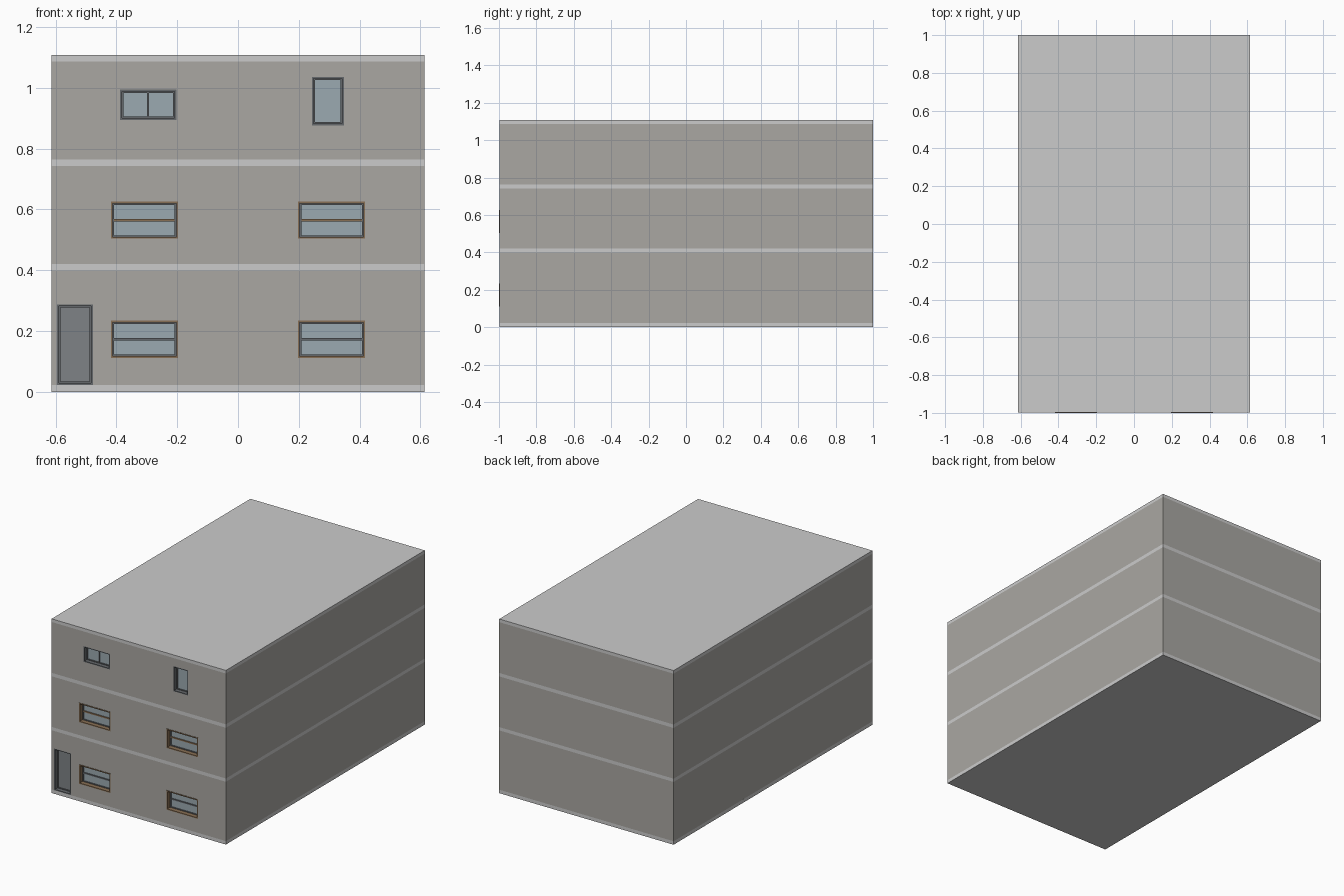
import bpy
import bmesh
from mathutils import Matrix

if "Cube" in bpy.data.objects:
    bpy.data.objects.remove(bpy.data.objects["Cube"])

HX, HY, TOP = 0.613, 1.0, 1.107   # half width, half depth, height
FACE = -HY + 0.003                # wall face; brown trims stand slightly proud
T = 0.05                          # wall thickness


def material(name, color):
    m = bpy.data.materials.new(name)
    m.diffuse_color = (*color, 1)
    m.use_nodes = True
    m.node_tree.nodes["Principled BSDF"].inputs["Base Color"].default_value = m.diffuse_color
    return m


WALL = material("plaster", (0.40, 0.39, 0.365))
BROWN = material("brown_trim", (0.25, 0.16, 0.09))
GREY = material("grey_trim", (0.13, 0.14, 0.15))
GLASS = material("glass", (0.33, 0.40, 0.44))
DOOR = material("door_paint", (0.21, 0.225, 0.24))


def boxes(name, spans, mat=None):
    """One object made of boxes given as (x0, x1, y0, y1, z0, z1)."""
    bm = bmesh.new()
    for x0, x1, y0, y1, z0, z1 in spans:
        center = Matrix.Translation(((x0 + x1) / 2, (y0 + y1) / 2, (z0 + z1) / 2))
        size = Matrix.Diagonal((x1 - x0, y1 - y0, z1 - z0, 1))
        bmesh.ops.create_cube(bm, size=1, matrix=center @ size)
    me = bpy.data.meshes.new(name)
    bm.to_mesh(me)
    bm.free()
    ob = bpy.data.objects.new(name, me)
    bpy.context.collection.objects.link(ob)
    if mat:
        me.materials.append(mat)
    return ob


def cut(ob, cutter):
    mod = ob.modifiers.new("cut", 'BOOLEAN')
    mod.operation = 'DIFFERENCE'
    mod.solver = 'EXACT'
    mod.object = cutter
    bpy.context.view_layer.objects.active = ob
    bpy.ops.object.modifier_apply(modifier=mod.name)
    bpy.data.objects.remove(cutter)


def opening(name, x0, x1, z0, z1, trim, panel, proud=0.0, bar=None, bar_mat=None):
    """Casing lining the reveal, recessed inner frame, panel and optional bar."""
    def ring(label, inset, w, y0, y1, mat):
        a, b, c, d = x0 + inset, x1 - inset, z0 + inset, z1 - inset
        boxes(name + label, [(a, a + w, y0, y1, c, d), (b - w, b, y0, y1, c, d),
                             (a + w, b - w, y0, y1, c, c + w),
                             (a + w, b - w, y0, y1, d - w, d)], mat)
    ring("_casing", 0, 0.006, FACE - proud, FACE + 0.045, trim)
    ring("_sash", 0.006, 0.005, FACE + 0.025, FACE + 0.042, GREY)
    i, y0, y1 = 0.011, FACE + 0.024, FACE + 0.04
    boxes(name + "_panel", [(x0 + i, x1 - i, FACE + 0.03, FACE + 0.038, z0 + i, z1 - i)], panel)
    xm, zm = (x0 + x1) / 2, (z0 + z1) / 2
    if bar == 'H':
        boxes(name + "_rail", [(x0 + i, x1 - i, y0, y1, zm - 0.004, zm + 0.004)], bar_mat)
    elif bar == 'V':
        boxes(name + "_mullion", [(xm - 0.003, xm + 0.003, y0, y1, z0 + i, z1 - i)], bar_mat)


# Openings in the front wall: name, extents, style
openings = [("door", -0.595, -0.477, 0.023, 0.288, GREY, DOOR),
            ("upper_left_window", -0.388, -0.203, 0.894, 0.994, GREY, GLASS, 0, 'V', GREY),
            ("upper_right_window", 0.243, 0.348, 0.876, 1.036, GREY, GLASS)]
for floor, z, rail in (("ground", 0.112, GREY), ("middle", 0.504, BROWN)):
    for side, x in (("left", -0.418), ("right", 0.197)):
        openings.append((f"{floor}_{side}_window", x, x + 0.221, z, z + 0.122,
                         BROWN, GLASS, 0.003, 'H', rail))
for o in openings:
    opening(*o)

# Floor slabs and roof, flush with the walls
slabs = {"ground_slab": (0, 0.022), "first_floor_slab": (0.399, 0.420),
         "second_floor_slab": (0.742, 0.764), "roof_slab": (1.087, TOP)}
for name, (z0, z1) in slabs.items():
    boxes(name, [(-HX, HX, FACE, HY, z0, z1)])

# Wall shell of each storey, between one slab and the next
levels = list(slabs.values())
for floor, low, high in zip(("ground", "middle", "upper"), levels, levels[1:]):
    z0, z1 = low[1], high[0]
    shell = boxes(f"{floor}_walls", [(-HX, HX, FACE, HY, z0, z1)], WALL)
    cut(shell, boxes("room_cutter", [(-HX + T, HX - T, FACE + T, HY - T, z0 - 1, z1 + 1)]))
    holes = [(o[1], o[2], FACE - 0.1, FACE + 0.1, o[3], o[4])
             for o in openings if z0 < o[4] < z1]
    cut(shell, boxes("opening_cutter", holes))
